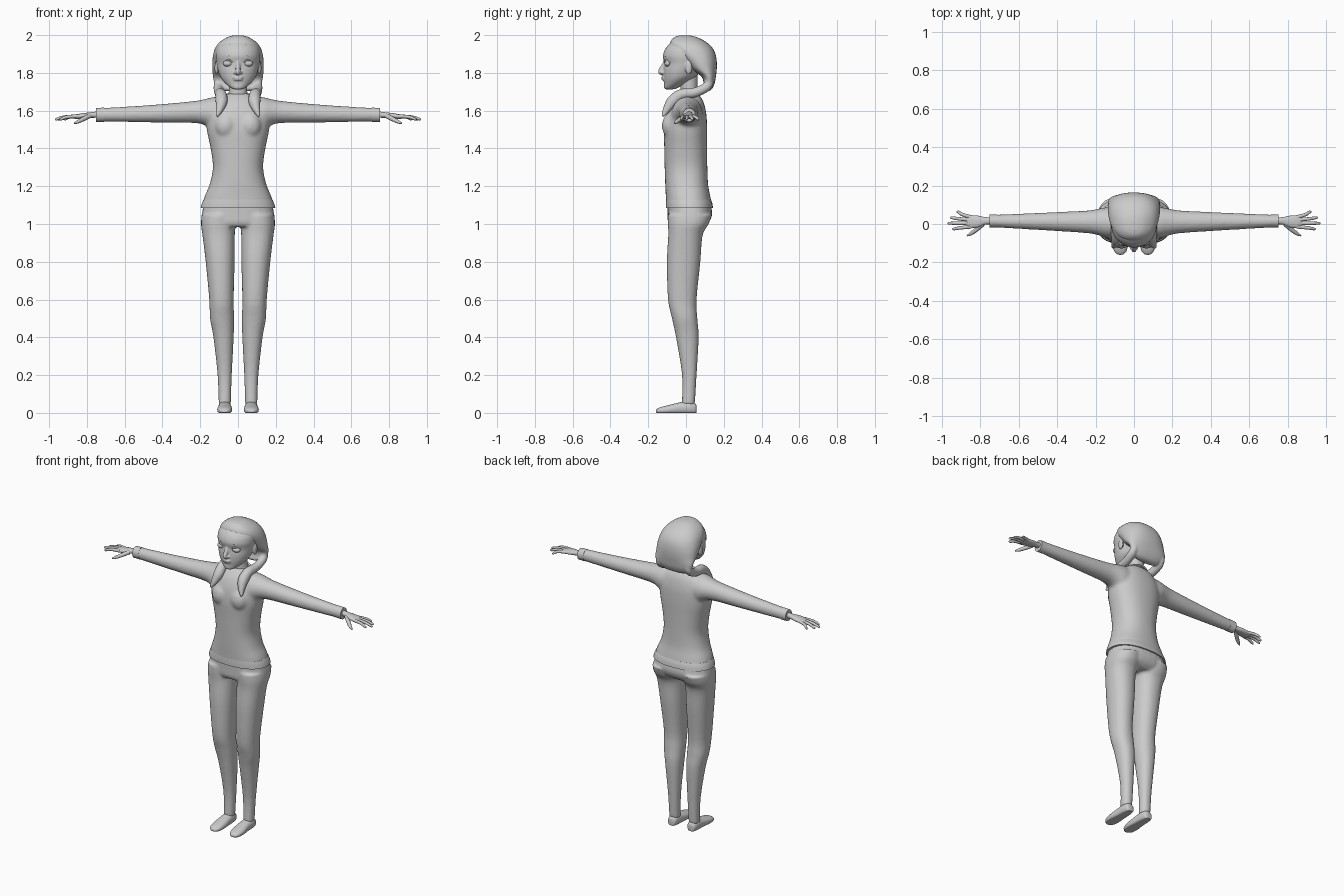
import bpy, bmesh, math
from mathutils import Vector, Matrix


def spline(rows, sub=4):
    """Catmull-Rom interpolation through rows of numbers."""
    out = []
    for i in range(len(rows) - 1):
        p0, p1, p2 = rows[max(i - 1, 0)], rows[i], rows[i + 1]
        p3 = rows[min(i + 2, len(rows) - 1)]
        for k in range(sub):
            t = k / sub
            out.append([b + .5 * t * (c - a + t * (2*a - 5*b + 4*c - d + t * (3*(b - c) + d - a)))
                        for a, b, c, d in zip(p0, p1, p2, p3)])
    return out + [list(rows[-1])]


def skin(bm, rings):
    loops = [[bm.verts.new(p) for p in r] for r in rings]
    n = len(loops[0])
    for a, b in zip(loops, loops[1:]):
        for i in range(n):
            bm.faces.new((a[i], a[(i + 1) % n], b[(i + 1) % n], b[i]))
    bm.faces.new(loops[0])
    bm.faces.new(loops[-1])


def loft(bm, axis, rows, p=2.0, side=1, n=32):
    """Rows: position on axis, then low/high of the two other axes."""
    rings = []
    for t, a0, a1, b0, b1 in spline(rows):
        ring = []
        for i in range(n):
            u = 2 * math.pi * i / n
            c, s = math.cos(u), math.sin(u)
            a = (a0 + a1) / 2 + (a1 - a0) / 2 * math.copysign(abs(c) ** (2 / p), c)
            b = (b0 + b1) / 2 + (b1 - b0) / 2 * math.copysign(abs(s) ** (2 / p), s)
            x, y, z = {'x': (t, a, b), 'y': (a, t, b), 'z': (a, b, t)}[axis]
            ring.append((x * side, y, max(z, 0)))
        rings.append(ring)
    skin(bm, rings)


def tube(bm, pts, side=1, n=12):
    """Tapered tube along points (x, y, z, radius)."""
    pts = spline(pts)
    P = [Vector(q[:3]) for q in pts]
    rings = []
    for i, q in enumerate(pts):
        d = (P[min(i + 1, len(P) - 1)] - P[max(i - 1, 0)]).normalized()
        u = d.cross(Vector((.3, .2, 1)) if abs(d.z) < .85 else Vector((1, .2, .3))).normalized()
        v = d.cross(u)
        ring = [P[i] + q[3] * (u * math.cos(k * math.tau / n) + v * math.sin(k * math.tau / n)) for k in range(n)]
        rings.append([(w.x * side, w.y, w.z) for w in ring])
    skin(bm, rings)


def ball(bm, c, r):
    bmesh.ops.create_uvsphere(bm, u_segments=20, v_segments=12, radius=1,
                              matrix=Matrix.Translation(c) @ Matrix.Diagonal((*r, 1)))


def finish(name, bm, voxel=0, smooth=4, angle=50):
    bmesh.ops.recalc_face_normals(bm, faces=bm.faces)
    me = bpy.data.meshes.new(name)
    bm.to_mesh(me)
    bm.free()
    ob = bpy.data.objects.new(name, me)
    bpy.context.collection.objects.link(ob)
    if voxel:
        m = ob.modifiers.new("merge", 'REMESH')
        m.mode, m.voxel_size, m.use_smooth_shade = 'VOXEL', voxel, True
        m = ob.modifiers.new("soften", 'SMOOTH')
        m.factor, m.iterations = .5, smooth
    else:
        bpy.ops.object.select_all(action='DESELECT')
        ob.select_set(True)
        bpy.context.view_layer.objects.active = ob
        bpy.ops.object.shade_smooth_by_angle(angle=math.radians(angle))
    return ob


SIDES = (1, -1)

# Sweater: torso, bust and both sleeves merged
bm = bmesh.new()
loft(bm, 'z', [(1.09, -.193, .193, -.105, .14), (1.15, -.175, .175, -.107, .128),
               (1.21, -.15, .15, -.11, .117), (1.30, -.133, .133, -.113, .113),
               (1.40, -.145, .145, -.115, .112), (1.50, -.165, .165, -.117, .112),
               (1.58, -.165, .165, -.105, .108), (1.64, -.135, .135, -.08, .095),
               (1.67, -.10, .10, -.055, .08), (1.69, -.068, .068, -.035, .065)], 2.3, n=40)
for s in SIDES:
    ball(bm, (.065 * s, -.075, 1.52), (.06, .053, .07))
    loft(bm, 'x', [(.06, -.07, .085, 1.49, 1.675), (.13, -.075, .088, 1.495, 1.672),
                   (.18, -.06, .08, 1.525, 1.66), (.24, -.048, .07, 1.535, 1.65),
                   (.40, -.037, .062, 1.537, 1.635), (.58, -.026, .054, 1.54, 1.622),
                   (.752, -.016, .047, 1.543, 1.613)], 2, s)
finish("sweater", bm, .009, 6)

# Hem, cuffs and collar give the sweater crisp ends
bm = bmesh.new()
loft(bm, 'z', [(1.085, -.198, .198, -.107, .143), (1.11, -.191, .191, -.107, .139),
               (1.13, -.182, .182, -.106, .132)], 2.3, n=48)
finish("sweater_hem", bm)
bm = bmesh.new()
for s in SIDES:
    loft(bm, 'x', [(.71, -.018, .049, 1.541, 1.616), (.752, -.018, .049, 1.541, 1.614)], 2, s)
finish("sleeve_cuffs", bm)
bm = bmesh.new()
ring = [(.068 * math.sin(a), .017 - .056 * math.cos(a), 1.675 - .017 * math.cos(a), .006)
        for a in [k * math.tau / 16 for k in range(17)]]
tube(bm, ring, n=8)
finish("collar", bm)

# Trousers: hips and both legs merged
bm = bmesh.new()
loft(bm, 'z', [(1.10, -.182, .182, -.098, .132), (1.05, -.192, .192, -.097, .138),
               (1.01, -.194, .194, -.096, .122), (.985, -.188, .188, -.085, .09)], 2.4)
for s in SIDES:
    loft(bm, 'z', [(1.05, .012, .192, -.096, .138), (1.0, .013, .196, -.096, .12),
                   (.94, .017, .188, -.094, .088), (.80, .018, .171, -.101, .076),
                   (.60, .023, .152, -.095, .056), (.50, .021, .148, -.074, .06),
                   (.40, .023, .13, -.053, .067), (.20, .033, .108, -.021, .056),
                   (.045, .038, .102, -.022, .047)], 2.2, s)
finish("trousers", bm, .008, 4)

# Shoes with flat soles
bm = bmesh.new()
for s in SIDES:
    loft(bm, 'y', [(.056, .06, .08, .005, .03), (.05, .045, .095, -.005, .05),
                   (.02, .037, .103, -.008, .062), (-.03, .034, .105, -.008, .056),
                   (-.09, .031, .11, -.008, .042), (-.135, .037, .105, -.006, .03),
                   (-.155, .052, .09, 0, .02), (-.16, .065, .077, .003, .012)], 2.3, s)
finish("shoes", bm)

# Hands: palm, four fingers and a thumb
bm = bmesh.new()
for s in SIDES:
    loft(bm, 'x', [(.735, -.002, .034, 1.563, 1.597), (.775, -.003, .036, 1.562, 1.592),
                   (.81, -.018, .043, 1.559, 1.588), (.85, -.022, .045, 1.556, 1.582),
                   (.872, -.015, .04, 1.558, 1.576)], 2.3, s, 20)
    for y0, x1, y1 in [(-.014, .945, -.026), (.004, .969, .004), (.021, .956, .033), (.035, .922, .063)]:
        tube(bm, [(.845, y0, 1.57, .010), ((.86 + x1) / 2, (y0 + y1) / 2, 1.567, .009),
                  (x1 - .008, y1, 1.555, .007), (x1, y1, 1.552, .002)], s, 10)
    tube(bm, [(.785, .0, 1.573, .013), (.82, -.03, 1.555, .012),
              (.85, -.052, 1.54, .009), (.868, -.061, 1.533, .003)], s, 10)
finish("hands", bm)

# Neck
bm = bmesh.new()
loft(bm, 'z', [(1.62, -.065, .065, -.04, .07), (1.67, -.055, .055, -.03, .066),
               (1.71, -.048, .048, -.028, .062), (1.79, -.05, .05, -.03, .062)])
finish("neck", bm)

# Head with nose, lips and ears
bm = bmesh.new()
loft(bm, 'z', [(1.713, -.02, .02, -.108, -.07), (1.72, -.038, .038, -.116, -.045),
               (1.745, -.068, .068, -.116, .0), (1.775, -.092, .092, -.119, .05),
               (1.81, -.105, .105, -.119, .075), (1.85, -.113, .113, -.115, .10),
               (1.89, -.118, .118, -.122, .11), (1.93, -.112, .112, -.108, .11),
               (1.965, -.085, .085, -.075, .09), (1.985, -.04, .04, -.035, .04)], n=40)
tube(bm, [(0, -.105, 1.872, .010), (0, -.116, 1.845, .011), (0, -.132, 1.815, .013),
          (0, -.135, 1.802, .012), (0, -.12, 1.794, .008)])
ball(bm, (0, -.113, 1.776), (.031, .018, .006))
ball(bm, (0, -.112, 1.765), (.027, .018, .007))
for s in SIDES:
    ball(bm, (.013 * s, -.122, 1.801), (.010, .011, .008))
    ball(bm, (.114 * s, .014, 1.826), (.010, .019, .035))
finish("head", bm, .0045, 3)

# Eyes and eyebrows
bm = bmesh.new()
for s in SIDES:
    ball(bm, (.053 * s, -.095, 1.85), (.027, .019, .017))
finish("eyes", bm)
bm = bmesh.new()
for s in SIDES:
    tube(bm, [(.022, -.112, 1.878, .003), (.05, -.107, 1.888, .005), (.085, -.079, 1.878, .003)], s, 8)
    tube(bm, [(.026, -.109, 1.852, .003), (.05, -.109, 1.868, .005), (.08, -.084, 1.852, .003)], s, 8)
finish("brows_and_lids", bm)

# Hair: a swept-back cap ending in two bunches laid over the shoulders
bm = bmesh.new()
loft(bm, 'z', [(1.999, -.02, .02, -.03, .015), (1.99, -.055, .055, -.06, .055),
               (1.965, -.095, .095, -.083, .105), (1.935, -.119, .119, -.085, .138),
               (1.90, -.131, .131, -.06, .156), (1.86, -.136, .136, -.015, .163),
               (1.82, -.136, .136, .025, .163), (1.78, -.133, .133, .082, .158),
               (1.745, -.125, .125, .092, .152), (1.715, -.10, .10, .085, .138),
               (1.703, -.06, .06, .095, .122)], 2.3, n=40)
for s in SIDES:
    tube(bm, [(.10, .125, 1.765, .022), (.105, .112, 1.728, .025), (.10, .05, 1.697, .026),
              (.09, -.025, 1.685, .03), (.087, -.07, 1.65, .032), (.096, -.10, 1.61, .022),
              (.108, -.118, 1.578, .011), (.11, -.122, 1.566, .004)], s, 16)
finish("hair", bm, .006, 4)
